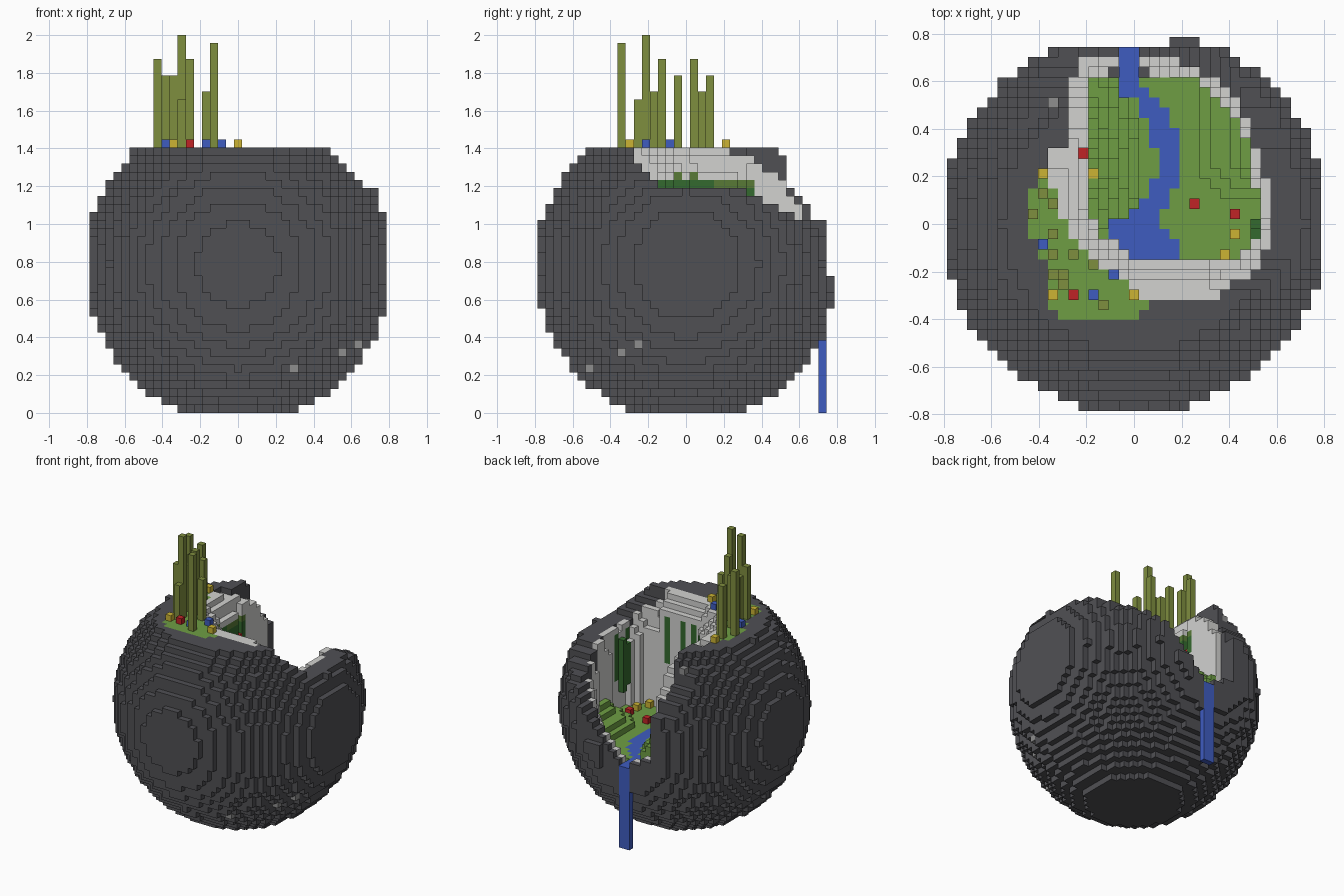
import bpy, bmesh, math
from mathutils import Vector

if "Cube" in bpy.data.objects:
    bpy.data.objects.remove(bpy.data.objects["Cube"])

S = 2 / 47          # block size
R = 19.25           # boulder radius in blocks
MID, TOP, FLOOR = 18, 33, 14

# Colours as display values, converted to linear
COLOURS = {
    "dark_rock": (80, 80, 84), "pale_rock": (210, 210, 208), "loose_stone": (142, 142, 142),
    "grass": (110, 158, 68), "water": (63, 92, 192), "reed": (127, 142, 63),
    "red_petal": (192, 36, 38), "yellow_petal": (204, 180, 52), "vine": (52, 106, 46),
    "moss": (88, 122, 54),
}


def linear(c):
    c /= 255
    return c / 12.92 if c < 0.04 else ((c + 0.055) / 1.055) ** 2.4


MATS = {}
for name, rgb in COLOURS.items():
    m = bpy.data.materials.new(name)
    m.use_nodes = True
    col = [linear(c) for c in rgb] + [1]
    m.diffuse_color = col
    m.node_tree.nodes["Principled BSDF"].inputs["Base Color"].default_value = col
    MATS[name] = m

# Plan outlines in blocks
CRATER = [(-5, 16.5), (-6.5, 14), (-6.5, 8), (-8.5, 7), (-8.5, 2), (-6, -3), (-2, -6), (1, -7.6),
          (8.5, -7.6), (9, -6.5), (12, -5), (13.5, -2), (13.5, 3.5), (12.5, 5), (12, 8),
          (10.5, 12), (7.5, 14.5), (5, 16), (0.5, 17), (-3, 16.5)]
MEADOW = [(-4.7, 14.5), (-4.7, 8), (-5.3, 7), (-4.7, 6), (-4.7, 1.5), (-3, -1), (0, -3.5),
          (10, -3.5), (12, -2), (12.6, 0), (11.8, 5), (11, 9), (9, 12), (5.5, 15), (0.5, 15)]
LEDGE = [(-9.5, 5.4), (-8, 4), (-7.5, 1.5), (-6.5, -0.5), (-4.5, -3.2), (-2, -5), (0, -6.2),
         (1.4, -7.4), (1.4, -8.5), (-1.3, -9.5), (-7, -9.5), (-8.5, -8.5), (-8.5, -4.5),
         (-9.5, -2), (-10.6, 0), (-10.4, 2)]
RIVER = [(-1.5, 18), (-1.5, 12.5), (0.5, 12.5), (1.2, 10), (2.4, 7), (2.4, 5), (1.2, 2.4),
         (-0.7, 0.9), (-2.5, 0.6), (-2.6, -1.2), (0.5, -3.5), (4.5, -3.5), (4.5, -2), (2.4, 0),
         (2.8, 1.7), (4.5, 4), (4.5, 8.7), (3, 11.8), (1.6, 13.4), (0.5, 14), (0.5, 18)]


def edges(poly):
    return zip(poly, poly[1:] + poly[:1])


def inside(poly, x, y):
    hit = False
    for (ax, ay), (bx, by) in edges(poly):
        if (ay > y) != (by > y) and x < ax + (bx - ax) * (y - ay) / (by - ay):
            hit = not hit
    return hit


def distance(poly, x, y):
    p, best = Vector((x, y)), 99
    for a, b in edges(poly):
        a, d = Vector(a), Vector(b) - Vector(a)
        t = max(0, min(1, (p - a).dot(d) / d.length_squared))
        best = min(best, (p - a - d * t).length)
    return best


def left_wall_height(y):
    """Left crater wall, dropping toward the back."""
    return 32.5 - 0.08 * max(0, y - 5) ** 2


def rim_height(x, y, reach):
    """Top of the boulder: flat crown, low right flank, notch at the back."""
    h = min(TOP, math.floor(MID + reach) + 1)
    if x > 7 or (x > 0 and y > 9):
        if y > -4:
            h = min(h, 28 - max(0, y - 6) * 0.45)
        elif y > -8:
            h = min(h, 29 - (y + 4) * 1.2)
    if 0 <= x < 11 and y >= 11:
        h = min(h, FLOOR + 0.97 * x)
    elif -5 <= x < 0 and y >= 15:
        h = min(h, FLOOR - 0.6 * (x + 1))
    elif x < -5 and y >= 13:
        h = min(h, max(24, left_wall_height(y) + 1))
    return h


def meadow_height(x, y):
    """Grass banks climbing away from the river."""
    left = max(0, 1 - x) * (17 - 0.9 * max(0, y)) / 6
    right = max(0, x - 6) * 0.8 * max(0, min(1, (y - 2) / 4))
    return FLOOR + (left if y > -1 else 0) + right


# Fill the block grid column by column; the boulder is slightly uneven
blocks, height = {}, {}
for x in range(-18, 19):
    for y in range(-18, 19):
        room = R * R - (x * (1.015 if x < 0 else 1)) ** 2 - (y * (1.03 if y < 0 else 1)) ** 2
        if room < 0:
            continue
        reach = math.sqrt(room)
        h, kind, start = rim_height(x, y, reach), "dark_rock", 0
        if inside(LEDGE, x, y):
            kind, start = "grass", TOP - 1
        elif inside(RIVER, x, y):
            h, kind, start = FLOOR, "water", FLOOR - 1
        elif inside(MEADOW, x, y):
            h, kind, start = min(h, meadow_height(x, y)), "grass", FLOOR - 2
        elif inside(CRATER, x, y):
            near, far = distance(MEADOW, x, y), distance(CRATER, x, y)
            h -= max(0, 5 * far / (near + far + 0.01) - 2)
            if x < 0 and y > 5:
                h = min(h, left_wall_height(y))
            kind, start = "pale_rock", FLOOR - 2
        h = round(h)
        height[x, y] = h
        for z in range(max(0, math.ceil(MID - reach / 0.98)), h):
            if y == 18 and not (4 <= x <= 8 and 13 <= z <= 16):
                continue
            blocks[x, y, z] = kind if z >= start else "dark_rock"

# Waterfall down the back
for x in (-1, 0):
    for z in range(FLOOR):
        blocks[x, 17, z] = "water"


def grow(kind, x, y, low, high):
    """Cover part of a crater wall column, below its top block."""
    for z in range(low, min(high, height[x, y] - 1)):
        if blocks.get((x, y, z)) == "pale_rock":
            blocks[x, y, z] = kind


# Vines clinging to the front and right walls
for x, y, low in ((1, -4, 25), (3, -4, 23), (6, -4, 22), (13, 1, 19), (13, -2, 20)):
    grow("vine", x, y, low, 30)

# Moss and vines along the inner face of the left wall
for y in range(-3, 9):
    x = -1
    while blocks.get((x, y, 28)) != "pale_rock":
        x -= 1
    grow("vine", x, y, 25, 29 if y < 4 else 28)
    grow("moss", x, y, 28, 31 if y < 3 else 30 if y < 5 else 29)

# Vines hanging free beside the right wall
for y in (-1, 0):
    for z in range(17 - y, 26 + y):
        blocks[12, y, z] = "vine"

# Loose stones set in the shell, found by walking inward from outside
for start, step in (((15, -18, 8), (0, 1, 0)), ((13, -18, 7), (0, 1, 0)),
                    ((18, -12, 5), (-1, 0, 0)), ((-8, 12, TOP), (0, 0, -1))):
    cell = start
    while cell not in blocks:
        cell = tuple(a + b for a, b in zip(cell, step))
    blocks[cell] = "loose_stone"

# Tall reeds on the ledge
for x, y, top in ((-9, 3, 42), (-10, 1, 44), (-8, 2, 40), (-8, -1, 42), (-8, -3, 41), (-6, -3, 44),
                  (-4, -4, 40), (-7, -5, 47), (-8, -5, 42), (-7, -6, 39), (-3, -8, 46)):
    for z in range(TOP, top):
        blocks[x, y, z] = "reed"

# Single-block flowers on the ledge and the meadow
FLOWERS = {
    "water": [(-9, -2), (-4, -7), (-2, -5)],
    "red_petal": [(-6, -7), (-5, 7), (6, 2), (10, 1)],
    "yellow_petal": [(-8, -7), (0, -7), (-9, 5), (-4, 5), (10, -1), (9, -3)],
}
flower_cells = {(x, y, height[x, y]): kind for kind, spots in FLOWERS.items() for x, y in spots}
blocks.update(flower_cells)

# Turn exposed block sides into one mesh per part
SIDES = [Vector(v) for v in ((1, 0, 0), (-1, 0, 0), (0, 1, 0), (0, -1, 0), (0, 0, 1), (0, 0, -1))]


def build(name, kind, cells):
    bm = bmesh.new()
    for cell in cells:
        c = Vector(cell)
        for n in SIDES:
            if tuple(int(i) for i in c + n) in blocks:
                continue
            u = Vector((n.y, n.z, n.x))
            w = n.cross(u)
            mid = c + Vector((0, 0, 0.5)) + n / 2
            bm.faces.new([bm.verts.new((mid + k / 2) * S) for k in (-u - w, u - w, u + w, w - u)])
    bmesh.ops.remove_doubles(bm, verts=bm.verts, dist=S / 20)
    mesh = bpy.data.meshes.new(name)
    bm.to_mesh(mesh)
    bm.free()
    mesh.materials.append(MATS[kind])
    bpy.context.collection.objects.link(bpy.data.objects.new(name, mesh))


PARTS = {"boulder_shell": "dark_rock", "crater_wall": "pale_rock", "loose_stones": "loose_stone",
         "grass_ground": "grass", "river_and_waterfall": "water", "tall_reeds": "reed",
         "hanging_vines": "vine", "wall_moss": "moss"}
for part, kind in PARTS.items():
    build(part, kind, [c for c, k in blocks.items() if k == kind and c not in flower_cells])
for kind, label in (("water", "blue"), ("red_petal", "red"), ("yellow_petal", "yellow")):
    build(label + "_flowers", kind, [c for c, k in flower_cells.items() if k == kind])
